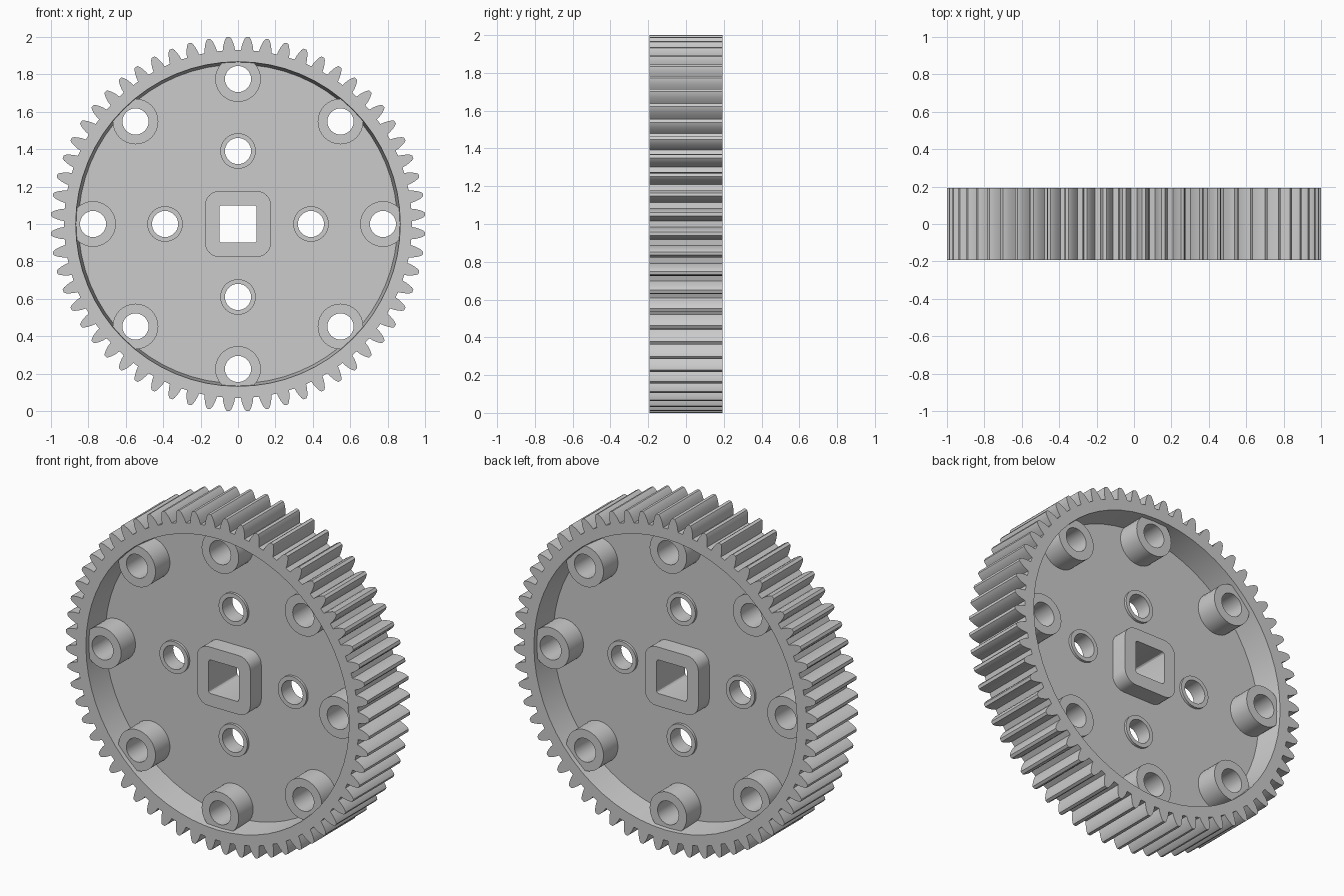
import bpy, bmesh
from math import sin, cos, pi, radians

if "Cube" in bpy.data.objects:
    bpy.data.objects.remove(bpy.data.objects["Cube"])

CZ = 1.0          # gear axis height
HALF = 0.193      # half face width
TEETH = 60


def circle(cx, cz, r, n=32):
    return [(cx + r * cos(2 * pi * i / n), cz + r * sin(2 * pi * i / n)) for i in range(n)]


def rounded_square(half, r, n=6):
    pts = []
    for q in range(4):
        a0 = q * pi / 2
        sx, sz = ((1, 1), (-1, 1), (-1, -1), (1, -1))[q]
        for i in range(n + 1):
            a = a0 + pi / 2 * i / n
            pts.append((sx * (half - r) + r * cos(a), CZ + sz * (half - r) + r * sin(a)))
    return pts


def gear_outline():
    flank = [(0.93, 2.05), (0.952, 1.8), (0.972, 1.42), (0.99, 0.97), (1.001, 0.5)]
    tooth = [(r, -a) for r, a in flank] + [(r, a) for r, a in reversed(flank)]
    pts = []
    for i in range(TEETH):
        for r, a in tooth:
            t = radians((i + 0.5) * 360 / TEETH + a)
            pts.append((r * cos(t), CZ + r * sin(t)))
    return pts


def loft(bm, near, far, y0, y1):
    """Closed solid between two matching outlines at y0 and y1."""
    a = [bm.verts.new((x, y0, z)) for x, z in near]
    b = [bm.verts.new((x, y1, z)) for x, z in far]
    bm.faces.new(a)
    bm.faces.new(b[::-1])
    n = len(a)
    for i in range(n):
        j = (i + 1) % n
        bm.faces.new((a[j], a[i], b[i], b[j]))


def make(name, solids):
    bm = bmesh.new()
    for s in solids:
        loft(bm, *s)
    bmesh.ops.recalc_face_normals(bm, faces=bm.faces[:])
    me = bpy.data.meshes.new(name)
    bm.to_mesh(me)
    bm.free()
    ob = bpy.data.objects.new(name, me)
    bpy.context.collection.objects.link(ob)
    return ob


def prism(outline, h):
    return (outline, outline, -h, h)


def combine(target, tool, op):
    bpy.context.view_layer.objects.active = target
    m = target.modifiers.new(op, 'BOOLEAN')
    m.operation, m.object, m.solver = op, tool, 'EXACT'
    bpy.ops.object.modifier_apply(modifier=m.name)
    bpy.data.objects.remove(tool)


def ring_positions(r, count):
    return [(r * cos(2 * pi * i / count), CZ + r * sin(2 * pi * i / count)) for i in range(count)]


outer = ring_positions(0.775, 8)
inner = ring_positions(0.39, 4)

# toothed disc
gear = make("spur_gear", [prism(gear_outline(), HALF)])

# drafted recess on each face, leaving a thin web
web_edge, mouth = circle(0, CZ, 0.853, 64), circle(0, CZ, 0.873, 64)
combine(gear, make("recess_cutter", [(mouth, web_edge, -0.25, -0.032),
                                     (web_edge, mouth, 0.032, 0.25)]), 'DIFFERENCE')

# tall outer bosses, low inner bosses, square hub
combine(gear, make("bosses",
                   [prism(circle(x, z, 0.122), 0.168) for x, z in outer] +
                   [prism(circle(x, z, 0.095), 0.047) for x, z in inner] +
                   [prism(rounded_square(0.176, 0.075), 0.135)]), 'UNION')

# through holes and square bore
combine(gear, make("hole_cutter",
                   [prism(circle(x, z, 0.07), 0.3) for x, z in outer + inner] +
                   [prism(rounded_square(0.1, 0.015, 3), 0.3)]), 'DIFFERENCE')

bpy.ops.object.select_all(action='DESELECT')
gear.select_set(True)
bpy.context.view_layer.objects.active = gear
bpy.ops.object.shade_smooth_by_angle(angle=radians(25))
